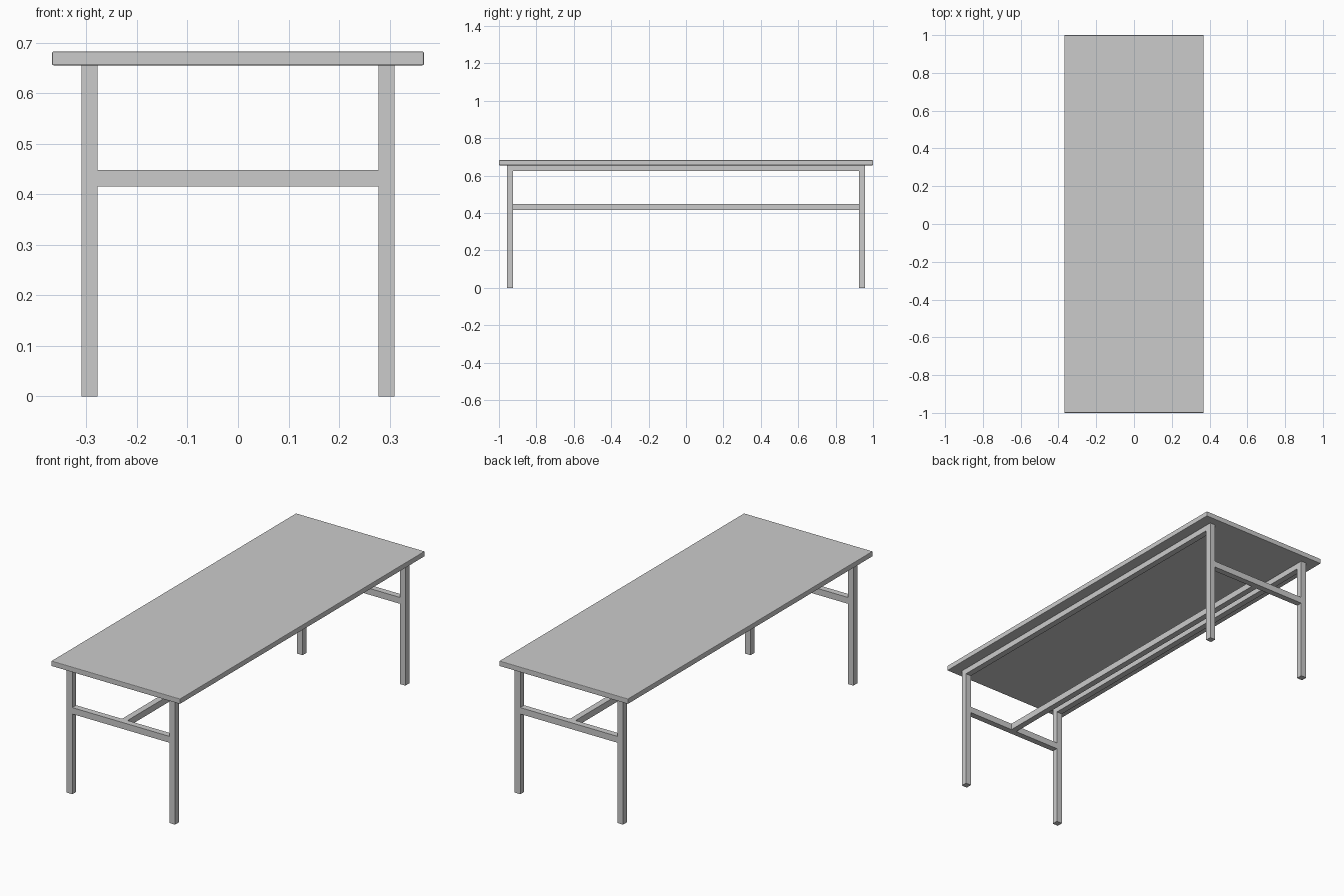
import bpy

if "Cube" in bpy.data.objects:
    bpy.data.objects.remove(bpy.data.objects["Cube"])

BAR = 0.032              # square section of every bar
LEG_X, LEG_Y = 0.294, 0.941
TOP_Z0, TOP_Z1 = 0.655, 0.682
MID_Z0, MID_Z1 = 0.415, 0.448


def box(name, x, y, z):
    """Box from (min, max) ranges on each axis."""
    mid = [(a + b) / 2 for a, b in (x, y, z)]
    bpy.ops.mesh.primitive_cube_add(size=1, location=mid)
    ob = bpy.context.object
    ob.name = name
    ob.scale = [b - a for a, b in (x, y, z)]
    bpy.ops.object.transform_apply(location=False, rotation=False, scale=True)
    return ob


def span(c):
    return (c - BAR / 2, c + BAR / 2)


# Table top with softened edges
top = box("table_top", (-0.368, 0.368), (-1, 1), (TOP_Z0, TOP_Z1))
bevel = top.modifiers.new("soft_edges", 'BEVEL')
bevel.width = 0.003
bevel.segments = 2

inner_x = LEG_X - BAR / 2
inner_y = LEG_Y - BAR / 2

# Four legs
for sx, side in ((-1, "left"), (1, "right")):
    for sy, end in ((-1, "front"), (1, "back")):
        box(f"{end}_{side}_leg", span(sx * LEG_X), span(sy * LEG_Y), (0, TOP_Z0))
    # Long rails under the top
    box(f"{side}_top_rail", span(sx * LEG_X), (-inner_y, inner_y), (TOP_Z0 - 0.03, TOP_Z0))

# Cross bars joining the legs at each end
for sy, end in ((-1, "front"), (1, "back")):
    box(f"{end}_cross_bar", (-inner_x, inner_x), span(sy * LEG_Y), (MID_Z0, MID_Z1))

# Central stretcher between the cross bars
box("centre_stretcher", span(0), (-inner_y, inner_y), (MID_Z0, MID_Z1))
